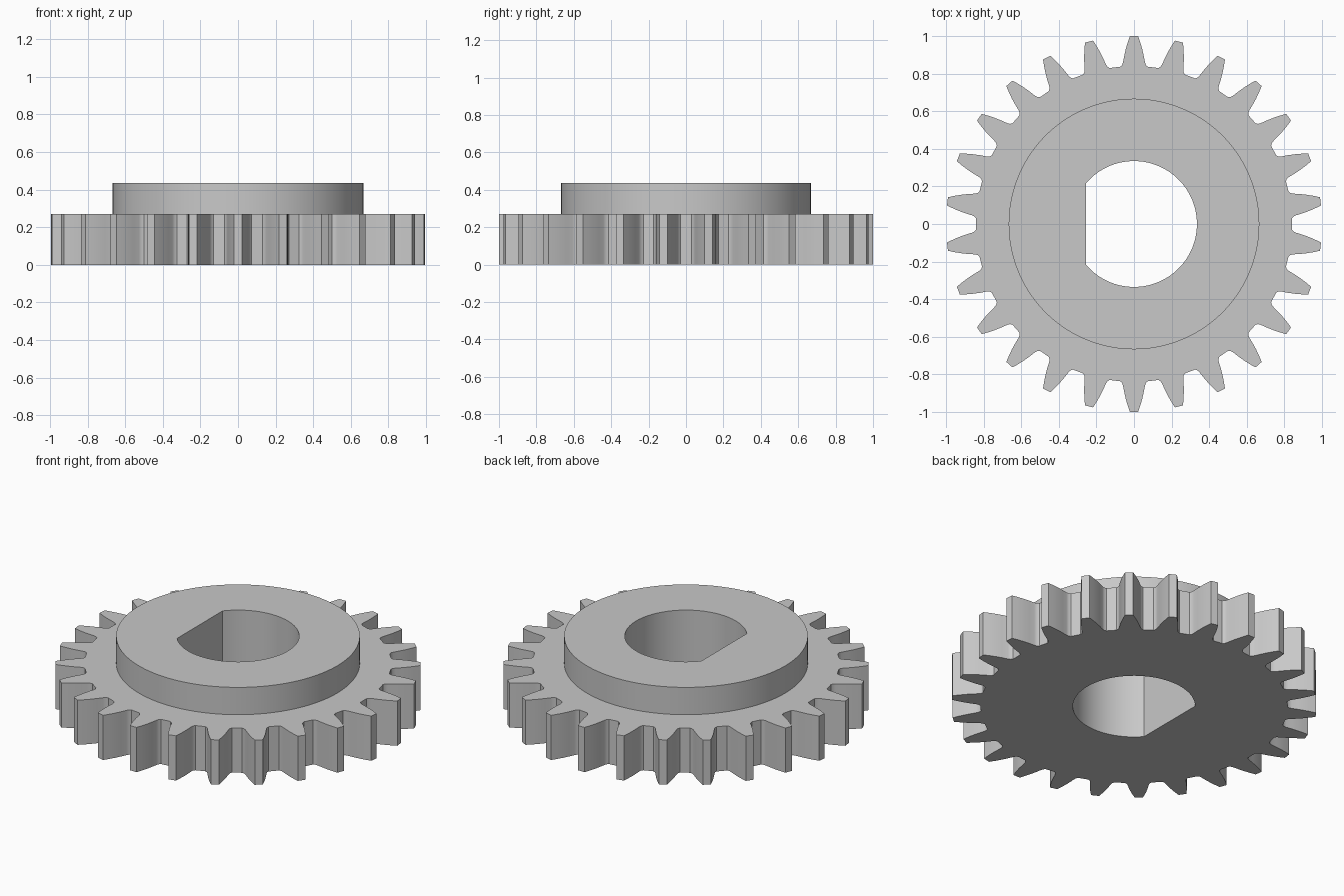
import bpy
import bmesh
from math import radians, sin, cos, acos, pi, tau

cube = bpy.data.objects.get("Cube")
if cube:
    bpy.data.objects.remove(cube, do_unlink=True)

TEETH = 26
GEAR_TOP, HUB_TOP = 0.27, 0.435
HUB_RADIUS, BORE_RADIUS, FLAT_X = 0.667, 0.335, -0.255

# Right flank of one upright tooth, from tip to root
FLANK = [(0.022, 1.0), (0.034, 0.965), (0.044, 0.93), (0.052, 0.895),
         (0.058, 0.862), (0.063, 0.847), (0.073, 0.837)]


def gear_outline():
    tooth = FLANK[::-1] + [(-x, y) for x, y in FLANK]
    points = []
    for i in range(TEETH):
        a = tau * i / TEETH
        points += [(x * cos(a) - y * sin(a), x * sin(a) + y * cos(a)) for x, y in tooth]
    return points


def arc(radius, start, end, steps):
    angles = [start + (end - start) * i / steps for i in range(steps + 1)]
    return [(radius * cos(a), radius * sin(a)) for a in angles]


bm = bmesh.new()


def ring(points, z):
    """Closed loop of vertices at one height."""
    return [bm.verts.new((x, y, z)) for x, y in points]


def wall(lower, upper):
    """Vertical faces between two matching loops."""
    n = len(lower)
    for i in range(n):
        j = (i + 1) % n
        bm.faces.new((lower[i], lower[j], upper[j], upper[i]))


def cap(outer, inner):
    """Flat face between an outer loop and a hole."""
    edges = []
    for loop in (outer, inner):
        for i, v in enumerate(loop):
            w = loop[(i + 1) % len(loop)]
            edges.append(bm.edges.get((v, w)) or bm.edges.new((v, w)))
    bmesh.ops.triangle_fill(bm, edges=edges, use_beauty=True, normal=(0, 0, 1))


# Toothed wheel, hub and D-shaped bore outlines
teeth = gear_outline()
hub = arc(HUB_RADIUS, 0, tau, 96)[:-1]
flat_angle = acos(FLAT_X / BORE_RADIUS)
bore = arc(BORE_RADIUS, -flat_angle, flat_angle, 72)

teeth_low, teeth_high = ring(teeth, 0), ring(teeth, GEAR_TOP)
hub_low, hub_high = ring(hub, GEAR_TOP), ring(hub, HUB_TOP)
bore_low, bore_high = ring(bore, 0), ring(bore, HUB_TOP)

# Sides
wall(teeth_low, teeth_high)
wall(hub_low, hub_high)
wall(bore_low, bore_high)

# Underside, step around the hub, and hub top
cap(teeth_low, bore_low)
cap(teeth_high, hub_low)
cap(hub_high, bore_high)
bmesh.ops.recalc_face_normals(bm, faces=bm.faces)

mesh = bpy.data.meshes.new("spur_gear")
bm.to_mesh(mesh)
bm.free()
gear = bpy.data.objects.new("spur_gear", mesh)
bpy.context.collection.objects.link(gear)

# Plain grey metal
grey = bpy.data.materials.new("grey")
grey.use_nodes = True
grey.diffuse_color = (0.58, 0.58, 0.58, 1)
grey.node_tree.nodes["Principled BSDF"].inputs["Base Color"].default_value = (0.58, 0.58, 0.58, 1)
mesh.materials.append(grey)

bpy.ops.object.select_all(action="DESELECT")
gear.select_set(True)
bpy.context.view_layer.objects.active = gear
bpy.ops.object.shade_smooth_by_angle(angle=radians(30))
